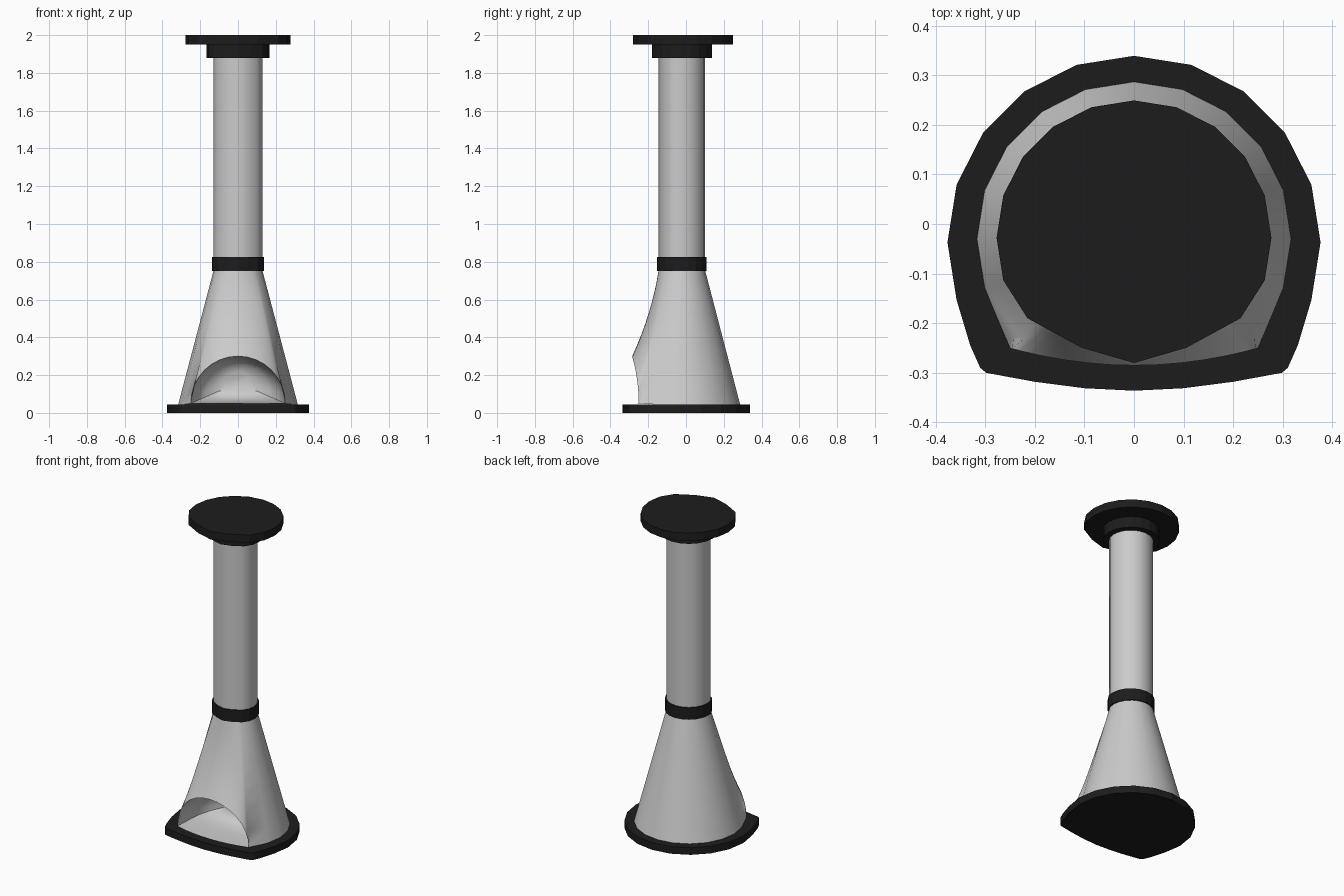
import bpy, bmesh
from math import sin, cos, radians, pi

if "Cube" in bpy.data.objects:
    bpy.data.objects.remove(bpy.data.objects["Cube"])

black = bpy.data.materials.new("black_metal")
black.diffuse_color = (0.012, 0.012, 0.012, 1)
black.use_nodes = True
black.node_tree.nodes["Principled BSDF"].inputs["Base Color"].default_value = black.diffuse_color

CY = -0.028   # centre line of the flue


def finish(name, bm, mat=None, smooth=None):
    bmesh.ops.recalc_face_normals(bm, faces=bm.faces)
    me = bpy.data.meshes.new(name)
    bm.to_mesh(me)
    bm.free()
    ob = bpy.data.objects.new(name, me)
    bpy.context.collection.objects.link(ob)
    if mat:
        me.materials.append(mat)
    if smooth:
        bpy.ops.object.select_all(action='DESELECT')
        ob.select_set(True)
        bpy.context.view_layer.objects.active = ob
        bpy.ops.object.shade_smooth_by_angle(angle=radians(smooth))
    return ob


def bridge(bm, a, b):
    n = len(a)
    for i in range(n):
        j = (i + 1) % n
        bm.faces.new((a[i], a[j], b[j], b[i]))


def prism(name, outline, z0, z1, mat=None, smooth=None):
    bm = bmesh.new()
    lo = [bm.verts.new((x, y, z0)) for x, y in outline]
    hi = [bm.verts.new((x, y, z1)) for x, y in outline]
    bridge(bm, lo, hi)
    bm.faces.new(lo)
    bm.faces.new(hi)
    return finish(name, bm, mat, smooth)


def back_arc(r, cy):
    # rear part of a 20-sided circle
    return [(r * cos(radians(a)), cy + r * sin(radians(a))) for a in range(-18, 199, 18)]


def mirrored(left):
    # points listed left to middle, completed to the right
    return left + [(-x, y) for x, y in reversed(left[:-1])]


def ring(r):
    # round outline with a slightly flattened front
    front = mirrored([(-.775, -.585), (-.38, -.80), (0, -.91)])
    return back_arc(r, CY) + [(x * r, CY + y * r) for x, y in front]


# base plate
base_front = mirrored([(-.33, -.245), (-.31, -.29), (-.298, -.30),
                       (-.2, -.318), (-.1, -.331), (0, -.336)])
prism("base_plate", back_arc(.376, -.037) + base_front, 0, .045, black)

# flue pipe, collars and ceiling cap
prism("flue_pipe", ring(.129), .76, 1.9, None, 40)
prism("lower_collar", ring(.1375), .75, .825, black)
prism("upper_collar", ring(.166), 1.88, 1.955, black)
prism("ceiling_cap", ring(.277), 1.95, 2.0, black)

# fire hood: back columns start at the base, front columns start on the arch
N = 16
FLOOR, RAD, TOP = .05, .25, .755


def lip(x):
    return -.285 + .035 * (x / RAD) ** 2


columns = []
for (x, y), (tx, ty) in zip(back_arc(.317, -.03), back_arc(.129, CY)):
    columns.append(((x, y, .043), (tx, ty), 0))
arch = []
for i in range(N + 1):
    th = pi * i / N
    x = -RAD * cos(th)
    p = (x, lip(x), FLOOR + RAD * sin(th))
    a = radians(222 + 96 * i / N)
    arch.append(p)
    columns.append((p, (.129 * cos(a), CY + .117 * sin(a)), .5 * sin(th)))

bm = bmesh.new()
rings = []
for k in range(9):
    t = k / 8
    row = []
    for (x, y, z), (tx, ty), w in columns:
        e = t + w * t * (1 - t)
        row.append(bm.verts.new((x + (tx - x) * e, y + (ty - y) * e, z + (TOP - z) * t)))
    rings.append(row)
# the arch-to-base gap is left open for the firebox
for a, b in zip(rings, rings[1:]):
    bridge(bm, a, b)
bm.faces.new(rings[-1])

# firebox: the opening swept inwards and rounded off at the back
arch_verts = rings[0][13:]
M = 8
floor_x = [RAD - 2 * RAD * i / M for i in range(1, M)]
sill = [bm.verts.new((x, lip(x), FLOOR)) for x in floor_x]
mouth = arch_verts + sill
bm.faces.new(rings[0][:14] + list(reversed(sill)) + [arch_verts[-1]])
outline = arch + [(x, lip(x), FLOOR) for x in floor_x]
prev = mouth
for depth, s in ((.06, .98), (.13, .95), (.19, .87), (.23, .7), (.25, .4)):
    f = 1 - depth * 1.5
    mid = .16
    loop = []
    for x, y, z in outline:
        nz = mid + (z - mid) * s
        loop.append(bm.verts.new((x * s, -.27 + (y + .27) * f + depth, nz)))
    bridge(bm, prev, loop)
    prev = loop
bm.faces.new(prev)
finish("fire_hood", bm, None, 45)
